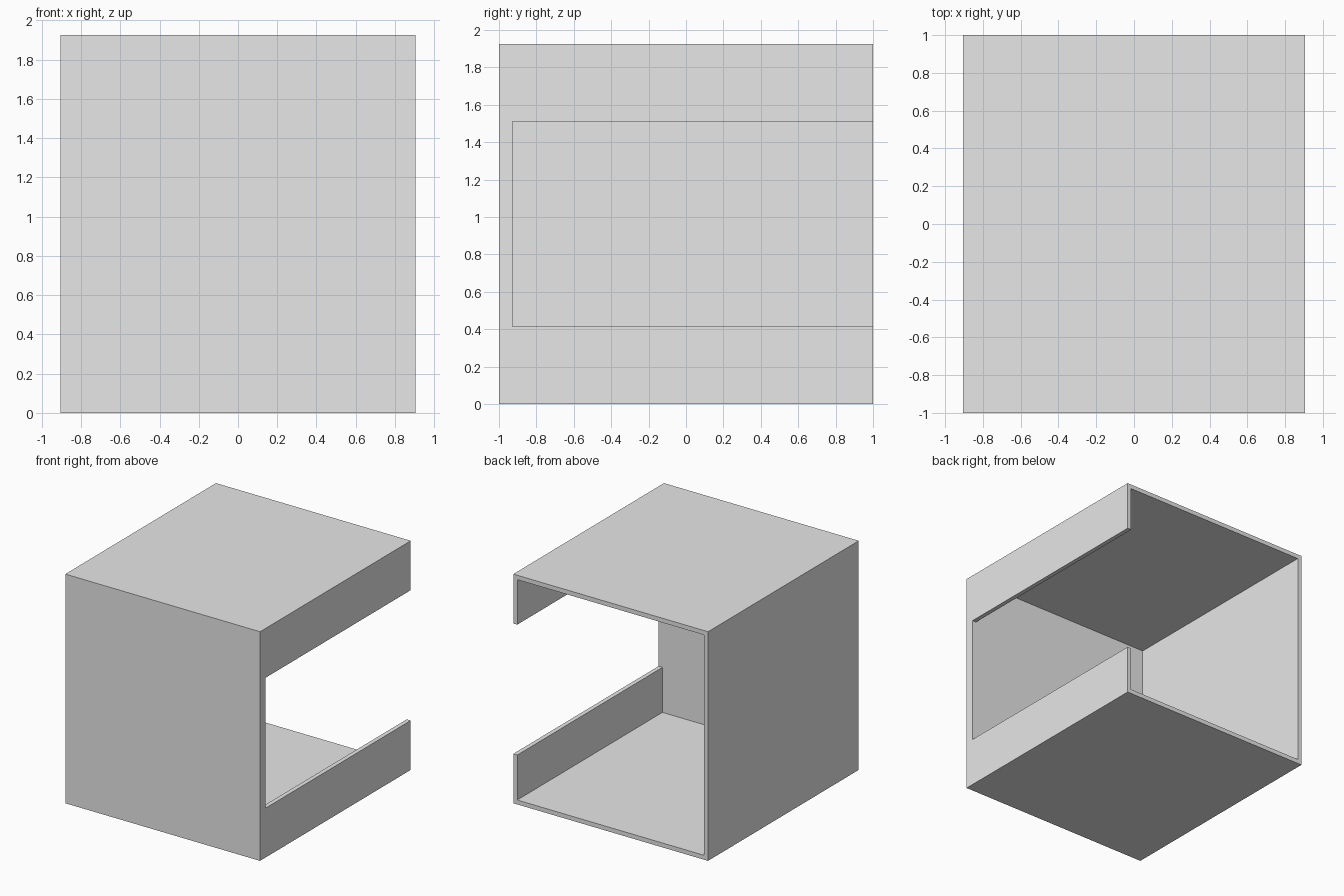
import bpy
from mathutils import Vector

cube = bpy.data.objects.get("Cube")
if cube:
    bpy.data.objects.remove(cube, do_unlink=True)

# Overall size and wall thicknesses
HALF_X, HALF_Y, HEIGHT = 0.905, 1.0, 1.925
WALL, FRONT_WALL = 0.037, 0.073
SLOT_LOW, SLOT_HIGH = 0.415, 1.51
INNER_FRONT = -HALF_Y + FRONT_WALL
PAST = 0.2  # cutter overshoot beyond open sides

grey = bpy.data.materials.new("light_grey")
grey.use_nodes = True
grey.diffuse_color = (0.8, 0.8, 0.8, 1)
grey.node_tree.nodes["Principled BSDF"].inputs["Base Color"].default_value = (0.8, 0.8, 0.8, 1)


def box(name, low, high):
    """Axis-aligned box between two corners."""
    low, high = Vector(low), Vector(high)
    bpy.ops.mesh.primitive_cube_add(size=1, location=(low + high) / 2)
    obj = bpy.context.object
    obj.name = name
    obj.scale = high - low
    bpy.ops.object.transform_apply(location=True, rotation=False, scale=True)
    obj.data.materials.append(grey)
    return obj


def cut(target, cutter):
    """Subtract the cutter from the target and discard it."""
    cutter.hide_render = True
    mod = target.modifiers.new("cut", "BOOLEAN")
    mod.operation = "DIFFERENCE"
    mod.solver = "EXACT"
    mod.object = cutter
    bpy.context.view_layer.objects.active = target
    bpy.ops.object.modifier_apply(modifier=mod.name)
    bpy.data.objects.remove(cutter, do_unlink=True)


# Housing block with a thick front wall
housing = box("housing", (-HALF_X, -HALF_Y, 0), (HALF_X, HALF_Y, HEIGHT))

# Cavity open to the back
cut(housing, box("cavity_cutter",
                 (-HALF_X + WALL, INNER_FRONT, WALL),
                 (HALF_X - WALL, HALF_Y + PAST, HEIGHT - WALL)))

# Wide slot in one side wall, running out through the back
cut(housing, box("slot_cutter",
                 (HALF_X - PAST, INNER_FRONT, SLOT_LOW),
                 (HALF_X + PAST, HALF_Y + PAST, SLOT_HIGH)))
